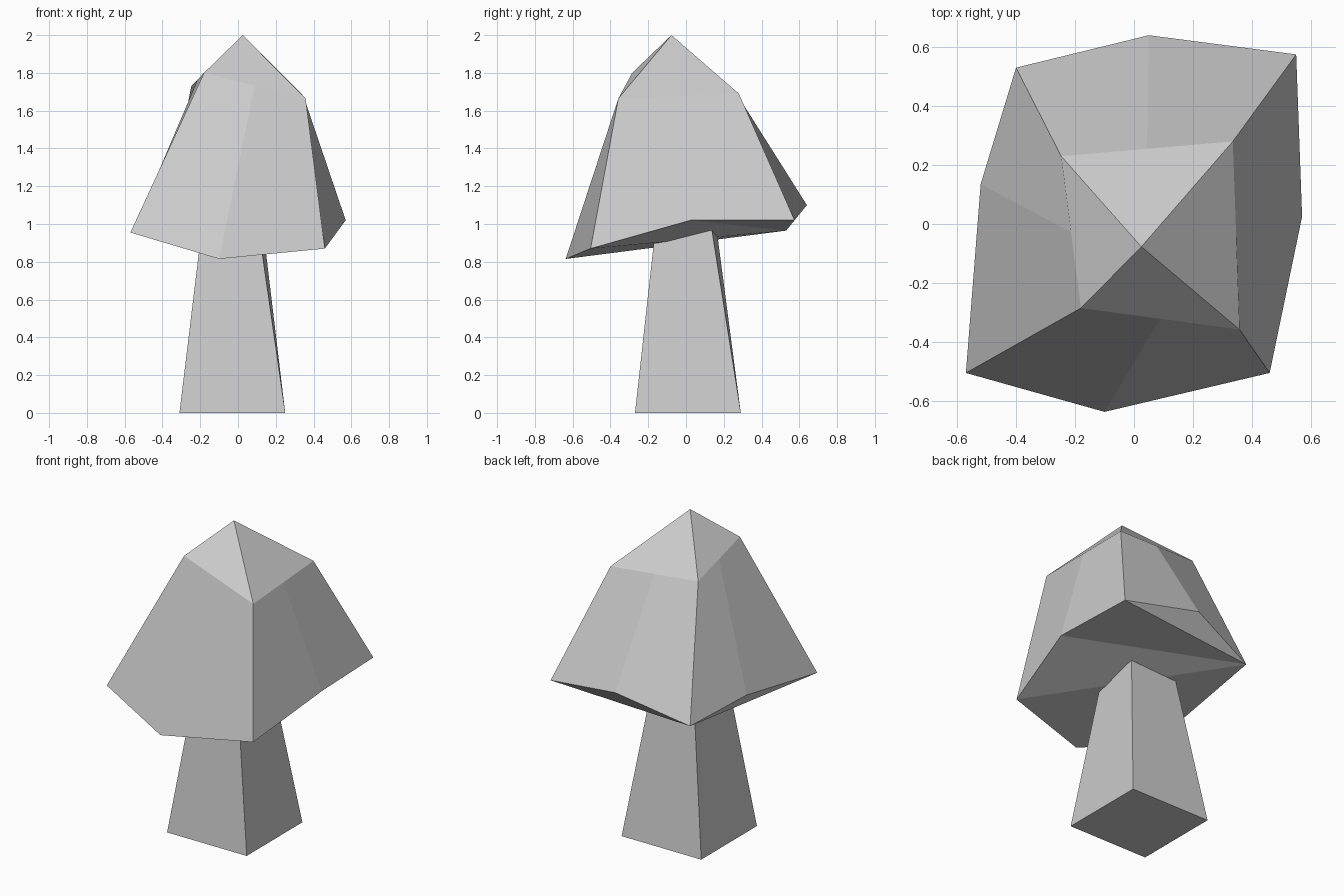
import bpy
from mathutils import Vector

if "Cube" in bpy.data.objects:
    bpy.data.objects.remove(bpy.data.objects["Cube"])


def make_part(name, verts, faces):
    mesh = bpy.data.meshes.new(name)
    mesh.from_pydata([tuple(v) for v in verts], [], faces)
    mesh.validate()
    obj = bpy.data.objects.new(name, mesh)
    bpy.context.collection.objects.link(obj)
    return obj


def bridge(a, b, n):
    # quads between two rings of n vertices starting at indices a and b
    return [(a + i, a + (i + 1) % n, b + (i + 1) % n, b + i) for i in range(n)]


# stem: leaning, slightly twisted four-sided taper running up into the cap
base = [Vector(p) for p in [(-0.31, -0.27, 0), (0.25, -0.27, 0),
                            (0.25, 0.29, 0), (-0.31, 0.29, 0)]]
neck = [Vector(p) for p in [(-0.195, -0.14, 0.95), (0.113, -0.165, 0.95),
                            (0.136, 0.14, 0.95), (-0.17, 0.165, 0.95)]]
top = [b.lerp(n, 1.12) for b, n in zip(base, neck)]
make_part("stem", base + top, bridge(0, 4, 4) + [(3, 2, 1, 0), (4, 5, 6, 7)])

# cap: uneven eight-point rim, four shoulder corners with midpoints, one peak
rim = [Vector(p) for p in [
    (-0.57, -0.505, 0.955), (-0.10, -0.637, 0.815),
    (0.46, -0.505, 0.87), (0.57, 0.025, 1.02),
    (0.55, 0.575, 1.02), (0.05, 0.64, 1.10),
    (-0.40, 0.53, 0.965), (-0.52, 0.135, 1.044)]]
corners = [Vector(p) for p in [(-0.18, -0.285, 1.80), (0.358, -0.358, 1.665),
                               (0.335, 0.28, 1.69), (-0.247, 0.23, 1.73)]]
shoulder = []
for i, c in enumerate(corners):
    shoulder += [c, c.lerp(corners[(i + 1) % 4], 0.5)]
peak = Vector((0.025, -0.077, 2.0))

faces = bridge(0, 8, 8)
faces += [(8 + i, 8 + (i + 1) % 8, 16) for i in range(8)]
# underside fans out from the back left rim corner
faces += [(6, (7 + i + 1) % 8, (7 + i) % 8) for i in range(6)]
make_part("cap", rim + shoulder + [peak], faces)
